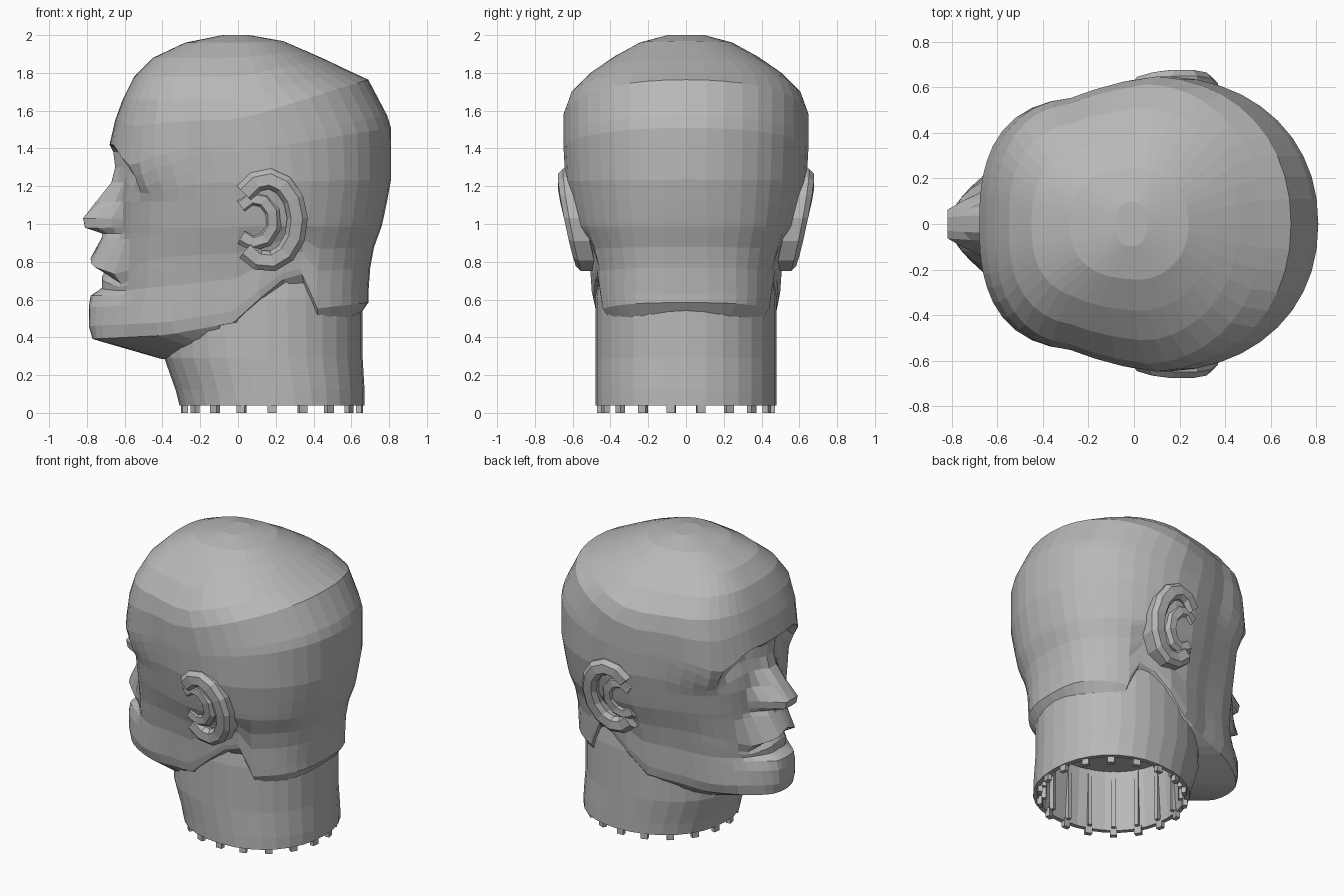
import bpy, bmesh, math
from mathutils import Vector, Matrix

cube = bpy.data.objects.get("Cube")
if cube:
    bpy.data.objects.remove(cube, do_unlink=True)

grey = bpy.data.materials.new("plain grey")
grey.use_nodes = True
grey.diffuse_color = (0.48, 0.48, 0.48, 1)
grey.node_tree.nodes["Principled BSDF"].inputs["Base Color"].default_value = grey.diffuse_color


def clamp(value):
    return max(0.0, min(1.0, value))


def tent(value, centre, radius):
    return max(0.0, 1 - abs(value - centre) / radius)


def interp(table, value, column=1):
    """Read a column of a table sorted by its first entry."""
    for low, high in zip(table, table[1:]):
        if value <= high[0]:
            blend = clamp((value - low[0]) / (high[0] - low[0]))
            return low[column] + (high[column] - low[column]) * blend
    return table[-1][column]


def finish(name, bm):
    bmesh.ops.recalc_face_normals(bm, faces=bm.faces)
    mesh = bpy.data.meshes.new(name)
    bm.to_mesh(mesh)
    bm.free()
    mesh.materials.append(grey)
    obj = bpy.data.objects.new(name, mesh)
    bpy.context.collection.objects.link(obj)


def loft(name, rings, cap_start=False):
    bm = bmesh.new()
    rows = [[bm.verts.new(point) for point in ring] for ring in rings]
    count = len(rows[0])
    for lower, upper in zip(rows, rows[1:]):
        for i in range(count):
            j = (i + 1) % count
            bm.faces.new((lower[i], lower[j], upper[j], upper[i]))
    if cap_start:
        bm.faces.new(rows[0][::-1])
    bm.faces.new(rows[-1])
    finish(name, bm)


def outline(angle, front, back, half_width, front_power, back_power):
    """Point on an oval with its own squareness at the front and back."""
    mid = front + (back - front) * 0.52
    cosine, sine = math.cos(angle), max(0.0, math.sin(angle))
    exponent = 2 / (front_power if cosine > 0 else back_power)
    reach = mid - front if cosine > 0 else back - mid
    x = mid - math.copysign(reach * abs(cosine) ** exponent, cosine)
    return x, half_width * sine ** exponent


def mirror_ring(half):
    return half + [Vector((p.x, -p.y, p.z)) for p in half[-2:0:-1]]


# Skull: height, front, half width, back
skull = [
    (.26, -.4, .42, .62), (.39, -.7, .49, .69), (.46, -.72, .5, .69),
    (.66, -.66, .51, .7), (.82, -.64, .54, .72), (.98, -.63, .59, .76),
    (1.22, -.62, .64, .81), (1.38, -.67, .65, .81), (1.42, -.68, .65, .79),
    (1.55, -.65, .65, .69), (1.66, -.61, .62, .57), (1.78, -.55, .52, .46),
    (1.88, -.45, .39, .36), (1.96, -.28, .25, .24), (2, -.08, .1, .06),
]
# Face midline from chin to brow: height, front, half width of the feature
midline = [
    (.26, -.4, .1), (.39, -.77, .3), (.46, -.79, .25), (.56, -.79, .25),
    (.62, -.78, .22), (.66, -.72, .2), (.72, -.72, .22), (.77, -.69, .22),
    (.82, -.78, .26), (.93, -.72, .2), (.95, -.72, .16), (.98, -.81, .16),
    (1.03, -.82, .17), (1.12, -.75, .13), (1.22, -.67, .1), (1.3, -.65, .09),
    (1.38, -.66, .12), (1.42, -.68, .1),
]
# Lower edge of jaw, notch behind the ear and nape
jaw_edge = [(-.79, .4), (-.39, .42), (0, .49), (.2, .7), (.34, .74), (.42, .56), (.68, .59)]
crown_tilt = [(1.2, 0), (1.55, .31), (1.66, .28), (1.78, .2), (1.88, .1), (2, 0)]
socket_depth = [(1.2, 0), (1.3, .06), (1.38, .09), (1.42, 0)]


def head_point(angle, z):
    front, width, back = (interp(skull, z, column) for column in (1, 2, 3))
    upper = clamp((z - .4) / .8)
    x, y = outline(angle, front, back, width, 1.9 + .7 * upper, 2.7 - .55 * upper)
    # Hollow temples and cheeks
    y *= 1 - (.14 - .04 * upper) * tent(x, -.27, .35)
    if math.cos(angle) > 0 and z < midline[-1][0]:
        middle, feature = interp(midline, z), interp(midline, z, 2)
        x += (middle - front) * clamp((feature - y) / (feature * 0.6))
    face = clamp((-.15 - x) / .2)
    # Eye sockets
    x += interp(socket_depth, z) * clamp(1.6 * tent(y, .24, .2)) * face
    height = z
    # Jaw line and sloping crown
    if z < 1:
        edge = interp(jaw_edge, x)
        height = edge + (z - .4) / .6 * (1 - edge)
    height += interp(crown_tilt, z) * max(0, x)
    # Drooping mouth corners and outer brows
    height -= 0.11 * tent(z, .79, .16) * tent(y, .21, .2) * face
    height -= 0.16 * tent(z, 1.36, .24) * tent(y, .43, .18) * face
    return Vector((x, y, height))


# Head: columns are dense across the face and wider round the back
spread = [0, .06, .12, .19, .26, .34, .43, .53]
angles = [math.asin(s ** 1.3) for s in spread]
angles += [math.radians(34 + 146 * i / 17) for i in range(18)]
heights = sorted({row[0] for row in skull + midline})
loft("head", [mirror_ring([head_point(a, z) for a in angles]) for z in heights])


# Neck: hollow tube, open at the bottom
def neck_ring(z, front, back, width):
    half = []
    for i in range(17):
        x, y = outline(math.pi * i / 16, front, back, width, 2.1, 2.15)
        half.append(Vector((x, y, z)))
    return mirror_ring(half)


neck = [
    (.85, -.28, .6, .45), (.6, -.4, .66, .48), (.29, -.39, .66, .48),
    (.12, -.33, .67, .48), (.04, -.31, .67, .48),
    (.04, -.28, .64, .45), (.45, -.25, .61, .42),
]
loft("neck", [neck_ring(*row) for row in neck], cap_start=True)

# Tabs and inner ribs round the neck opening
bm = bmesh.new()
tabs = 18
for i in range(tabs):
    angle = 2 * math.pi * (i + .5) / tabs
    turn = Matrix.Rotation(angle, 4, 'Z')
    for radius, size, height in ((.455, (.03, .045, .06), .03), (.43, (.03, .025, .4), .25)):
        spot = Vector((.18 + (radius + .015) * math.cos(angle), radius * math.sin(angle), height))
        bmesh.ops.create_cube(bm, size=1, matrix=Matrix.Translation(spot) @ turn
                              @ Matrix.Diagonal((*size, 1)))
finish("neck_tabs", bm)

# Ears: an outer rim and an inner fold, each a faceted sweep
section = [(-1, -1.5), (-1, .4), (-.5, 1), (.6, 1), (1, .3), (.9, -1.5)]


def ear_sweep(name, path, half_width, depth, lift, side):
    points = [Vector((x, 0, z)) for x, z in path]
    rings = []
    for i, point in enumerate(points):
        along = (points[min(i + 1, len(points) - 1)] - points[max(i - 1, 0)]).normalized()
        across = Vector((along.z, 0, -along.x))
        y = .585 + .22 * (point.z - 1.1) + .1 * point.x + lift
        ring = []
        for u, v in section:
            spot = point + across * u * half_width
            ring.append(Vector((spot.x, side * (y + v * depth), spot.z)))
        rings.append(ring)
    loft(name, rings, cap_start=True)


def ear_arc(centre_x, centre_z, radius_x, radius_z, steps):
    """Open C shape, from the upper front round the back to the lower front."""
    turns = [math.radians(140 - 275 * i / steps) for i in range(steps + 1)]
    return [(centre_x + radius_x * math.cos(t), centre_z + radius_z * math.sin(t)) for t in turns]


for label, side in (("left", 1), ("right", -1)):
    ear_sweep(label + "_ear_rim", ear_arc(.155, 1.02, .16, .22, 10), .055, .045, 0, side)
    ear_sweep(label + "_ear_fold", ear_arc(.09, 1.02, .1, .12, 7), .045, .04, -.015, side)
